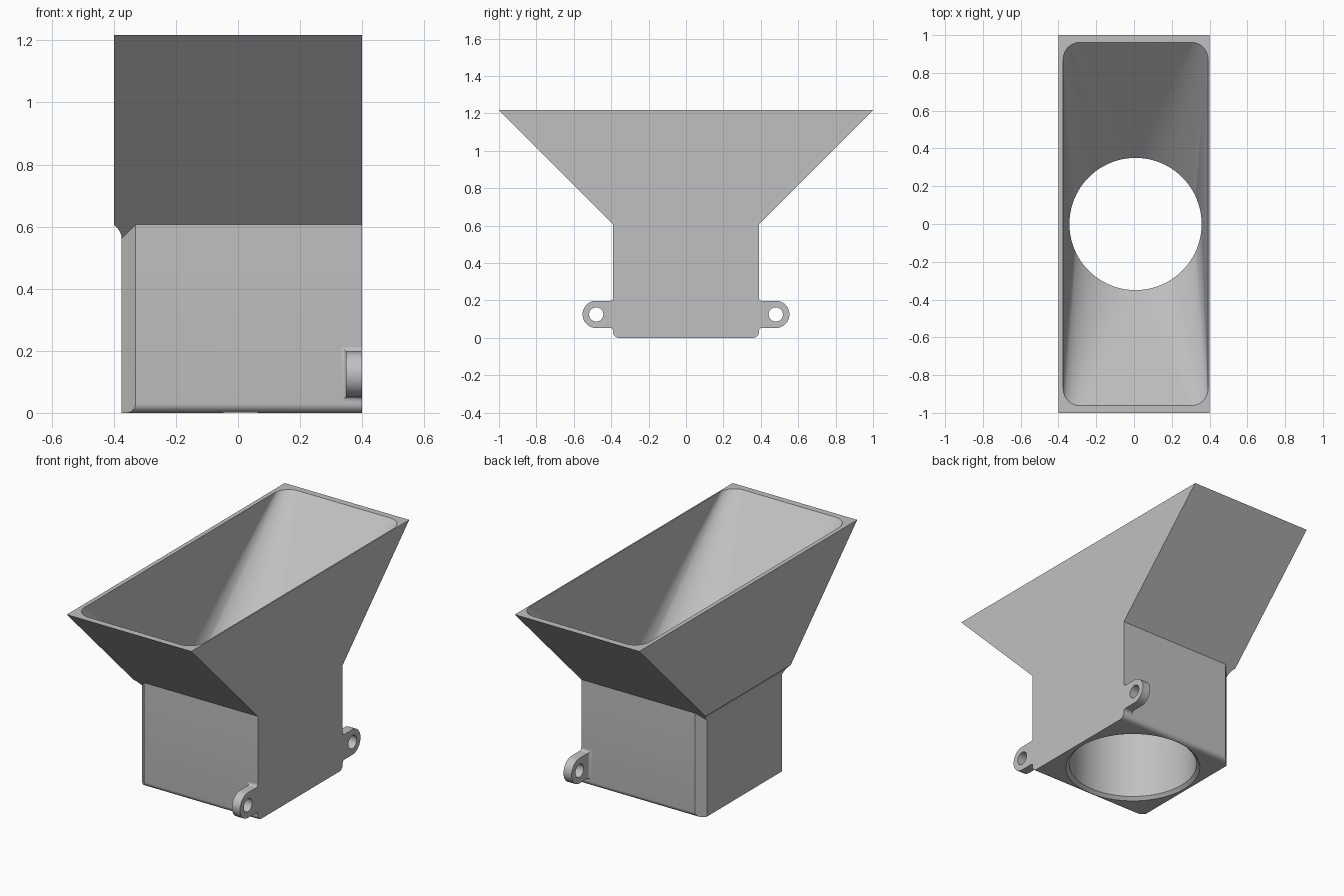
import bpy, bmesh
from math import sin, cos, pi, radians

cube = bpy.data.objects.get("Cube")
if cube:
    bpy.data.objects.remove(cube, do_unlink=True)

GREY = (0.53, 0.53, 0.53, 1)
grey = bpy.data.materials.new("plain grey")
grey.use_nodes = True
grey.diffuse_color = GREY
grey.node_tree.nodes["Principled BSDF"].inputs["Base Color"].default_value = GREY


def loft(name, rings):
    """Closed solid skinned through rings with equal point counts."""
    bm = bmesh.new()
    loops = [[bm.verts.new(p) for p in ring] for ring in rings]
    for a, b in zip(loops, loops[1:]):
        n = len(a)
        for i in range(n):
            j = (i + 1) % n
            bm.faces.new((a[i], a[j], b[j], b[i]))
    bm.faces.new(loops[0])
    bm.faces.new(loops[-1])
    bmesh.ops.remove_doubles(bm, verts=bm.verts, dist=1e-5)
    bmesh.ops.recalc_face_normals(bm, faces=bm.faces)
    mesh = bpy.data.meshes.new(name)
    bm.to_mesh(mesh)
    bm.free()
    mesh.materials.append(grey)
    obj = bpy.data.objects.new(name, mesh)
    bpy.context.collection.objects.link(obj)
    return obj


def select(obj):
    bpy.ops.object.select_all(action='DESELECT')
    obj.select_set(True)
    bpy.context.view_layer.objects.active = obj


def cut(obj, cutter):
    mod = obj.modifiers.new("cut", 'BOOLEAN')
    mod.operation = 'DIFFERENCE'
    mod.solver = 'EXACT'
    mod.object = cutter
    select(obj)
    bpy.ops.object.modifier_apply(modifier=mod.name)
    bpy.data.objects.remove(cutter, do_unlink=True)


def smooth(obj):
    select(obj)
    bpy.ops.object.shade_smooth_by_angle(angle=radians(30))


# Outer shell: rounded base, chamfered box, flared hopper
TOP, WALL, SIDE = 1.217, 0.39, 0.4


def shell_ring(z, half, edge, crease, corner):
    pos = [(SIDE, half), (edge, half), crease, corner]
    ring = pos + [(x, -y) for x, y in reversed(pos)]
    return [(x, y, z) for x, y in ring]


LOW = (-0.375, 0.345)
rings = []
for i in range(7):
    t = i / 6 * pi / 2
    inset = 0.03 * (1 - sin(t))
    rings.append(shell_ring(0.03 * (1 - cos(t)), WALL - inset, -0.33 - inset, LOW, LOW))
for i in range(7):
    d = 0.045 * i / 6
    corner = (-0.375 - 0.025 * (i / 6) ** 2, 0.345 + d)
    rings.append(shell_ring(0.562 + d, WALL, -0.33, (-0.375 + d, 0.345 + d), corner))
rings.append(shell_ring(TOP, 1, -0.33, (-0.33, 1), (-SIDE, 1)))
hopper = loft("hopper_body", rings)

# Inner cavity: round bore blending into a rounded rectangle
N, CX, BORE = 24, 0.008, 0.35


def rounded(z, x0, x1, hy, r):
    corners = [(x1 - r, hy - r), (x0 + r, hy - r), (x0 + r, r - hy), (x1 - r, r - hy)]
    return [(cx + r * cos(a), cy + r * sin(a), z)
            for q, (cx, cy) in enumerate(corners)
            for a in [(q + i / N) * pi / 2 for i in range(N + 1)]]


def circle(z, r):
    return rounded(z, CX - r, CX + r, r, r)


mouth = (-0.375, 0.392, 0.962, 0.09)
cavity = loft("cavity_cutter", [
    circle(-0.05, BORE + 0.018), circle(0, BORE + 0.018), circle(0.018, BORE),
    circle(0.607, BORE), rounded(TOP, *mouth), rounded(TOP + 0.1, *mouth)])
cut(hopper, cavity)
smooth(hopper)

# Mounting lugs with screw holes and flared roots
LUG_Y, LUG_Z, LUG_R, LUG_X = 0.48, 0.125, 0.073, 0.348
for s, side in ((-1, "front"), (1, "back")):
    arc = [(LUG_Y + LUG_R * cos(a), LUG_Z + LUG_R * sin(a))
           for a in [-pi / 2 + pi * i / 24 for i in range(25)]]
    outline = arc + [(WALL, LUG_Z + LUG_R), (WALL, LUG_Z - LUG_R)]
    lug = loft(side + "_lug", [[(x, s * y, z) for y, z in outline] for x in (LUG_X, SIDE)])
    hole = [(LUG_Y + 0.038 * cos(a), LUG_Z + 0.038 * sin(a))
            for a in [2 * pi * i / 32 for i in range(32)]]
    cut(lug, loft("hole_cutter", [[(x, s * y, z) for y, z in hole] for x in (0.3, 0.45)]))
    smooth(lug)

    flare = []
    for i in range(5):
        t = i / 4 * pi / 2
        e = 0.014 * (1 - sin(t))
        y = s * (WALL + 0.014 * (1 - cos(t)))
        h = LUG_R + e
        flare.append([(SIDE, y, LUG_Z - h), (SIDE, y, LUG_Z + h),
                      (LUG_X - e, y, LUG_Z + h), (LUG_X - e, y, LUG_Z - h)])
    smooth(loft(side + "_lug_root", flare))
